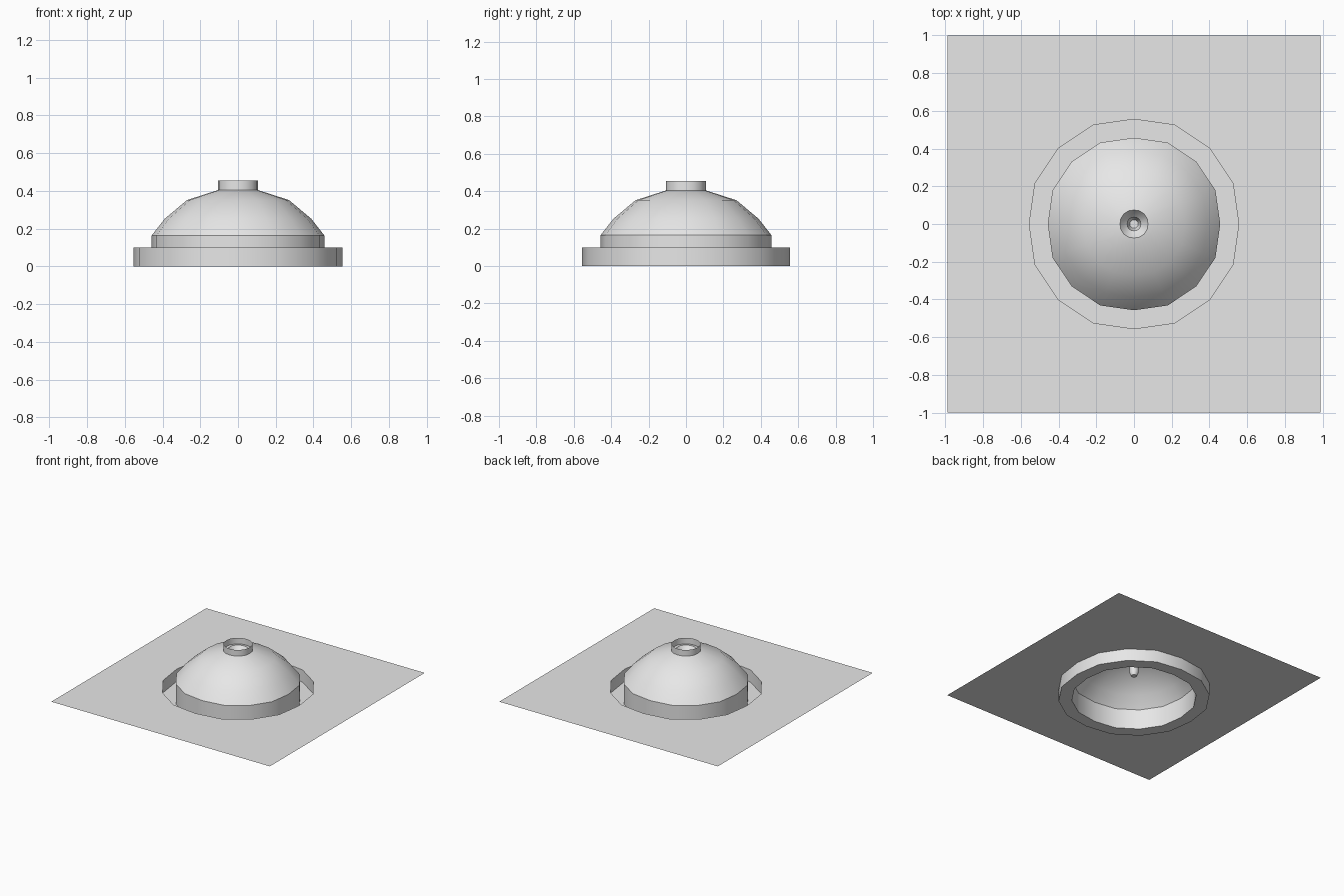
import bpy
import bmesh
import math

cube = bpy.data.objects.get("Cube")
if cube:
    bpy.data.objects.remove(cube, do_unlink=True)

SIDES = 16

grey = bpy.data.materials.new("light_grey")
grey.use_nodes = True
grey.diffuse_color = (0.8, 0.8, 0.8, 1)
grey.node_tree.nodes["Principled BSDF"].inputs["Base Color"].default_value = (0.8, 0.8, 0.8, 1)


def circle(r, z):
    """Slightly squared ring of points, a little shorter along the axes."""
    points = []
    for i in range(SIDES):
        a = 2 * math.pi * i / SIDES
        k = r if i % 4 == 0 else r * 1.022
        points.append((k * math.cos(a), k * math.sin(a), z))
    return points


def square(half_x, half_y, z):
    """The same number of points spread round a rectangle."""
    points = []
    for i in range(SIDES):
        a = 2 * math.pi * i / SIDES
        c, s = math.cos(a), math.sin(a)
        m = max(abs(c), abs(s))
        points.append((half_x * c / m, half_y * s / m, z))
    return points


def sheet(name, rings, closed_end=False):
    """Skin a list of point rings into one open surface."""
    bm = bmesh.new()
    loops = [[bm.verts.new(p) for p in ring] for ring in rings]
    for a, b in zip(loops, loops[1:]):
        for i in range(SIDES):
            j = (i + 1) % SIDES
            bm.faces.new((a[i], a[j], b[j], b[i]))
    if closed_end:
        bm.faces.new(loops[-1])
    bm.normal_update()
    mesh = bpy.data.meshes.new(name)
    bm.to_mesh(mesh)
    bm.free()
    mesh.materials.append(grey)
    obj = bpy.data.objects.new(name, mesh)
    bpy.context.collection.objects.link(obj)
    bpy.ops.object.select_all(action='DESELECT')
    obj.select_set(True)
    bpy.context.view_layer.objects.active = obj
    bpy.ops.object.shade_smooth_by_angle(angle=math.radians(30))
    return obj


# Flat ground sheet with a round opening
sheet("ground_sheet", [square(0.988, 1.0, 0.1), circle(0.555, 0.1)])

# Sunken trench around the dome: outer wall and floor
sheet("trench", [circle(0.555, 0.1), circle(0.555, 0), circle(0.457, 0)])

# Dome with its upright base wall
dome_profile = [(0.457, 0), (0.457, 0.165), (0.388, 0.253), (0.27, 0.352),
                (0.105, 0.405), (0.074, 0.411)]
sheet("dome", [circle(r, z) for r, z in dome_profile])

# Funnel and narrow tube hanging inside the dome
funnel_profile = [(0.074, 0.411), (0.056, 0.385), (0.036, 0.365),
                  (0.034, 0.22), (0.022, 0.19)]
sheet("funnel", [circle(r, z) for r, z in funnel_profile], closed_end=True)

# Thin collar standing around the opening
sheet("collar", [circle(0.106, 0.403), circle(0.106, 0.455)])
